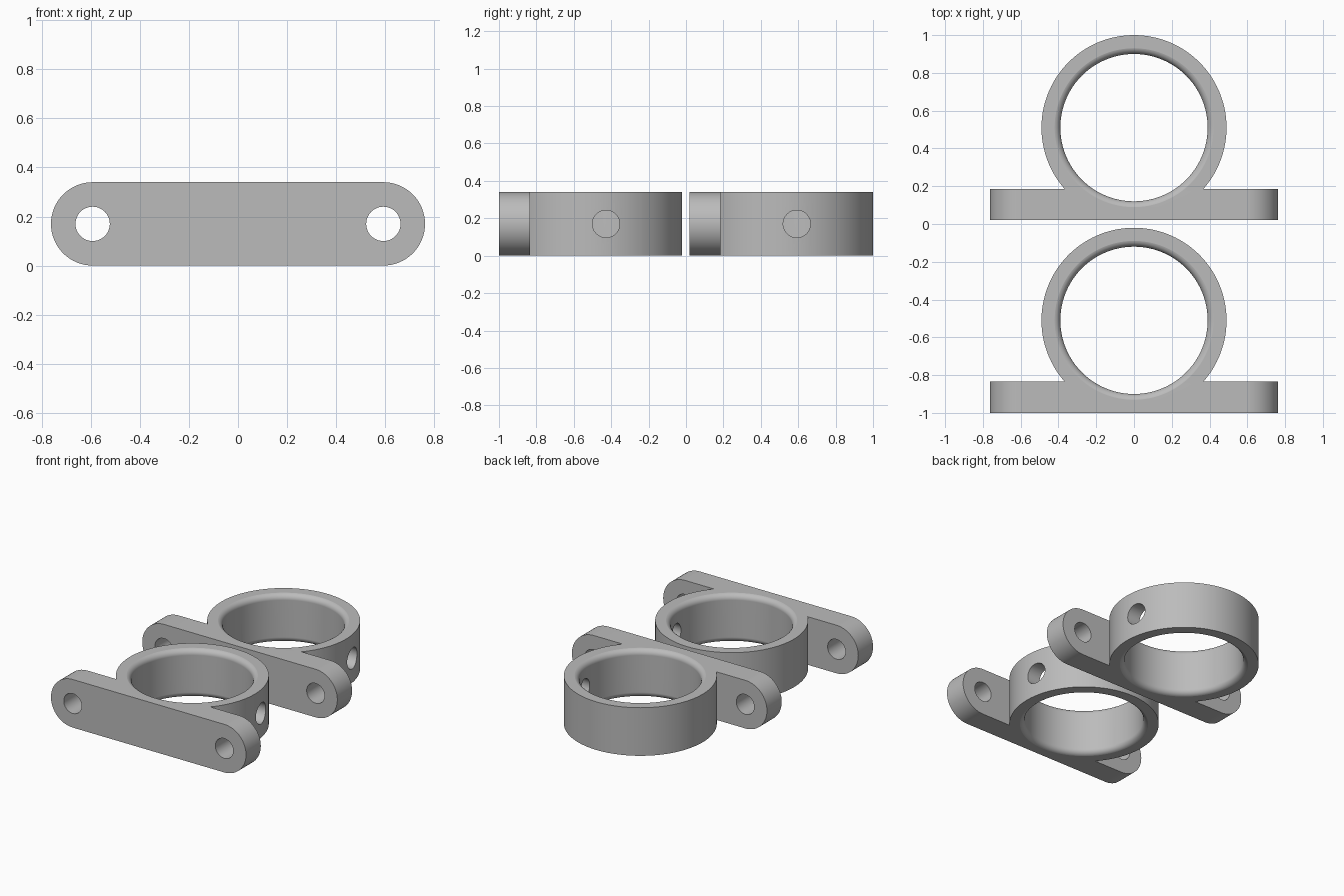
import bpy
import bmesh
from math import pi, sin, cos, radians
from mathutils import Matrix

HEIGHT = 0.34
MID = HEIGHT / 2
OUTER, INNER = 0.49, 0.39
PLATE_THICK = 0.165
HOLE_X, HOLE_R = 0.593, 0.07
FILLET = 0.04

cube = bpy.data.objects.get("Cube")
if cube:
    bpy.data.objects.remove(cube, do_unlink=True)

grey = bpy.data.materials.new("plain_grey")
grey.use_nodes = True
colour = (0.5, 0.5, 0.5, 1)
grey.diffuse_color = colour
grey.node_tree.nodes["Principled BSDF"].inputs["Base Color"].default_value = colour


def make_object(name, bm):
    bmesh.ops.recalc_face_normals(bm, faces=bm.faces)
    mesh = bpy.data.meshes.new(name)
    bm.to_mesh(mesh)
    bm.free()
    mesh.materials.append(grey)
    obj = bpy.data.objects.new(name, mesh)
    bpy.context.collection.objects.link(obj)
    return obj


def cylinder(name, radius, depth, centre, axis="Z", sides=64):
    turn = {"X": Matrix.Rotation(pi / 2, 4, "Y"),
            "Y": Matrix.Rotation(pi / 2, 4, "X"),
            "Z": Matrix.Rotation(pi / sides, 4, "Z")}[axis]
    bm = bmesh.new()
    bmesh.ops.create_cone(bm, cap_ends=True, segments=sides, radius1=radius,
                          radius2=radius, depth=depth,
                          matrix=Matrix.Translation(centre) @ turn)
    return make_object(name, bm)


def rounded_plate(name):
    # Upright bar with semicircular ends, extruded front to back
    bm = bmesh.new()
    steps = 32
    outline = []
    for side in (1, -1):
        for i in range(steps + 1):
            a = -pi / 2 + pi * i / steps
            outline.append((side * (HOLE_X + MID * cos(a)), MID + side * MID * sin(a)))
    face = bm.faces.new([bm.verts.new((x, -OUTER, z)) for x, z in outline])
    out = bmesh.ops.extrude_face_region(bm, geom=[face])
    moved = [v for v in out["geom"] if isinstance(v, bmesh.types.BMVert)]
    bmesh.ops.translate(bm, verts=moved, vec=(0, PLATE_THICK, 0))
    return make_object(name, bm)


def bore(name):
    # Lathed cutter that flares at both rims to round the inner edges
    r, steps, over = INNER + FILLET, 12, 0.001
    arc = [(r - FILLET * cos(a), FILLET * sin(a))
           for a in (pi / 2 * i / steps for i in range(steps + 1))]
    top = [(x, HEIGHT + over - FILLET + z) for x, z in arc] + [(r, HEIGHT + 0.1), (0, HEIGHT + 0.1)]
    bottom = [(x, HEIGHT - z) for x, z in reversed(top)]
    bm = bmesh.new()
    verts = [bm.verts.new((x, 0, z)) for x, z in bottom + top]
    edges = [bm.edges.new(pair) for pair in zip(verts, verts[1:])]
    bmesh.ops.spin(bm, geom=verts + edges, cent=(0, 0, 0), axis=(0, 0, 1),
                   angle=2 * pi, steps=96, use_merge=True)
    bmesh.ops.remove_doubles(bm, verts=bm.verts, dist=1e-5)
    return make_object(name, bm)


def combine(target, other, operation):
    bpy.context.view_layer.objects.active = target
    mod = target.modifiers.new(operation.lower(), "BOOLEAN")
    mod.operation = operation
    mod.solver = "EXACT"
    mod.object = other
    bpy.ops.object.modifier_apply(modifier=mod.name)
    bpy.data.objects.remove(other, do_unlink=True)


# Clamp body: ring joined to its mounting plate
clamp = cylinder("rear_ring_bracket", OUTER, HEIGHT, (0, 0, MID), sides=128)
combine(clamp, rounded_plate("mounting_plate"), "UNION")
combine(clamp, bore("bore_cutter"), "DIFFERENCE")

# Screw holes through the plate ends
for side in (-1, 1):
    combine(clamp, cylinder("screw_hole_cutter", HOLE_R, 0.5,
                            (side * HOLE_X, -OUTER + PLATE_THICK / 2, MID), "Y"), "DIFFERENCE")

# Set-screw hole through one wall, centred on the exposed part of the ring
combine(clamp, cylinder("set_screw_cutter", 0.073, 0.5,
                        (OUTER - 0.05, PLATE_THICK / 2, MID), "X"), "DIFFERENCE")

# Smooth curved walls, crisp corners
bpy.ops.object.select_all(action="DESELECT")
clamp.select_set(True)
bpy.context.view_layer.objects.active = clamp
bpy.ops.object.shade_smooth_by_angle(angle=radians(25))
clamp.modifiers.new("flat_face_normals", "WEIGHTED_NORMAL").keep_sharp = True

# Matching second bracket in front
front = clamp.copy()
front.name = "front_ring_bracket"
bpy.context.collection.objects.link(front)
clamp.location.y = 0.51
front.location.y = -0.51
